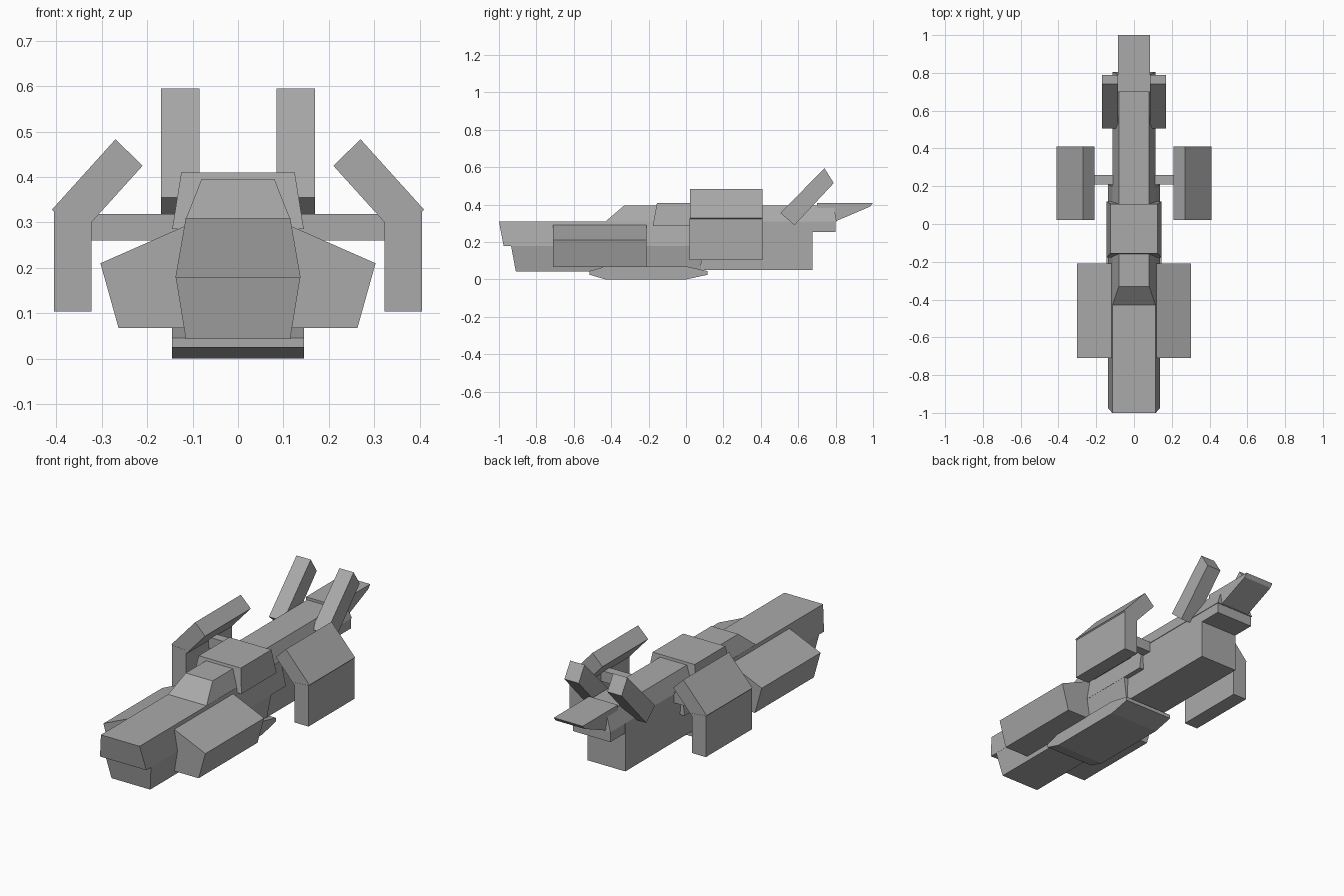
import bpy
import bmesh

cube = bpy.data.objects.get("Cube")
if cube:
    bpy.data.objects.remove(cube, do_unlink=True)

grey = bpy.data.materials.new("hull grey")
grey.use_nodes = True
GREY = (0.4, 0.4, 0.4, 1)
grey.diffuse_color = GREY
grey.node_tree.nodes["Principled BSDF"].inputs["Base Color"].default_value = GREY


def bridge(name, ring_a, ring_b, mirror=False):
    """Closed solid between two matching rings of points."""
    bm = bmesh.new()
    a = [bm.verts.new(p) for p in ring_a]
    b = [bm.verts.new(p) for p in ring_b]
    bm.faces.new(a)
    bm.faces.new(b[::-1])
    for i in range(len(a)):
        j = (i + 1) % len(a)
        bm.faces.new((a[j], a[i], b[i], b[j]))
    bmesh.ops.recalc_face_normals(bm, faces=bm.faces)
    mesh = bpy.data.meshes.new(name)
    bm.to_mesh(mesh)
    bm.free()
    mesh.materials.append(grey)
    obj = bpy.data.objects.new(name, mesh)
    bpy.context.collection.objects.link(obj)
    if mirror:
        obj.modifiers.new("Mirror", 'MIRROR')
    return obj


def frustum(name, low, high):
    """Tapered block; each end is (z, half width, front y, back y)."""
    rings = [[(-w, f, z), (w, f, z), (w, b, z), (-w, b, z)] for z, w, f, b in (low, high)]
    return bridge(name, *rings)


def across(name, profile, x0, x1, mirror=False):
    """Side profile of (y, z) points pushed along x."""
    return bridge(name, [(x0, y, z) for y, z in profile],
                  [(x1, y, z) for y, z in profile], mirror)


def along(name, profile, y0, y1, mirror=False):
    """Front profile of (x, z) points pushed along y."""
    return bridge(name, [(x, y0, z) for x, z in profile],
                  [(x, y1, z) for x, z in profile], mirror)


# Main fuselage
frustum("upper_hull", (0.178, 0.138, -0.975, 0.21), (0.31, 0.115, -1.0, 0.2))
frustum("lower_hull", (0.043, 0.115, -0.91, 0.08), (0.178, 0.137, -0.935, 0.085))
frustum("rear_hull", (0.05, 0.112, 0.0, 0.675), (0.309, 0.112, 0.0, 0.675))
frustum("stern_block", (0.255, 0.111, 0.6, 0.8), (0.311, 0.111, 0.6, 0.8))

# Raised cockpit spine and its collar
frustum("cockpit_spine", (0.31, 0.114, -0.43, 0.805), (0.396, 0.08, -0.33, 0.79))
frustum("spine_collar", (0.285, 0.145, -0.178, 0.12), (0.41, 0.125, -0.155, 0.105))

# Belly keel
across("belly_keel", [(-0.515, 0.025), (-0.43, 0.0), (0.0, 0.0), (0.115, 0.025),
                      (0.115, 0.045), (0.0, 0.07), (-0.43, 0.07), (-0.515, 0.045)],
       -0.145, 0.145)

# Side pods
along("side_pods", [(0.05, 0.067), (0.263, 0.067), (0.303, 0.21),
                    (0.11, 0.295), (0.05, 0.295)], -0.71, -0.21, True)

# Wing arm with hanging plates and inward-leaning upper plates
along("wing_arm", [(-0.33, 0.26), (0.33, 0.26), (0.33, 0.318), (-0.33, 0.318)], 0.21, 0.26)
along("wing_plates", [(0.323, 0.104), (0.405, 0.104), (0.405, 0.325), (0.323, 0.318)],
      0.02, 0.41, True)
along("upper_wing_plates", [(0.35, 0.27), (0.41, 0.328), (0.27, 0.483), (0.21, 0.425)],
      0.021, 0.409, True)

# Swept tail fins
across("tail_fins", [(0.505, 0.355), (0.58, 0.29), (0.79, 0.515), (0.74, 0.595)],
       0.085, 0.17, True)

# Tail wedge
across("tail_wedge", [(0.7, 0.41), (1.0, 0.41), (0.985, 0.39), (0.8, 0.311), (0.7, 0.375)],
       -0.086, 0.086)
